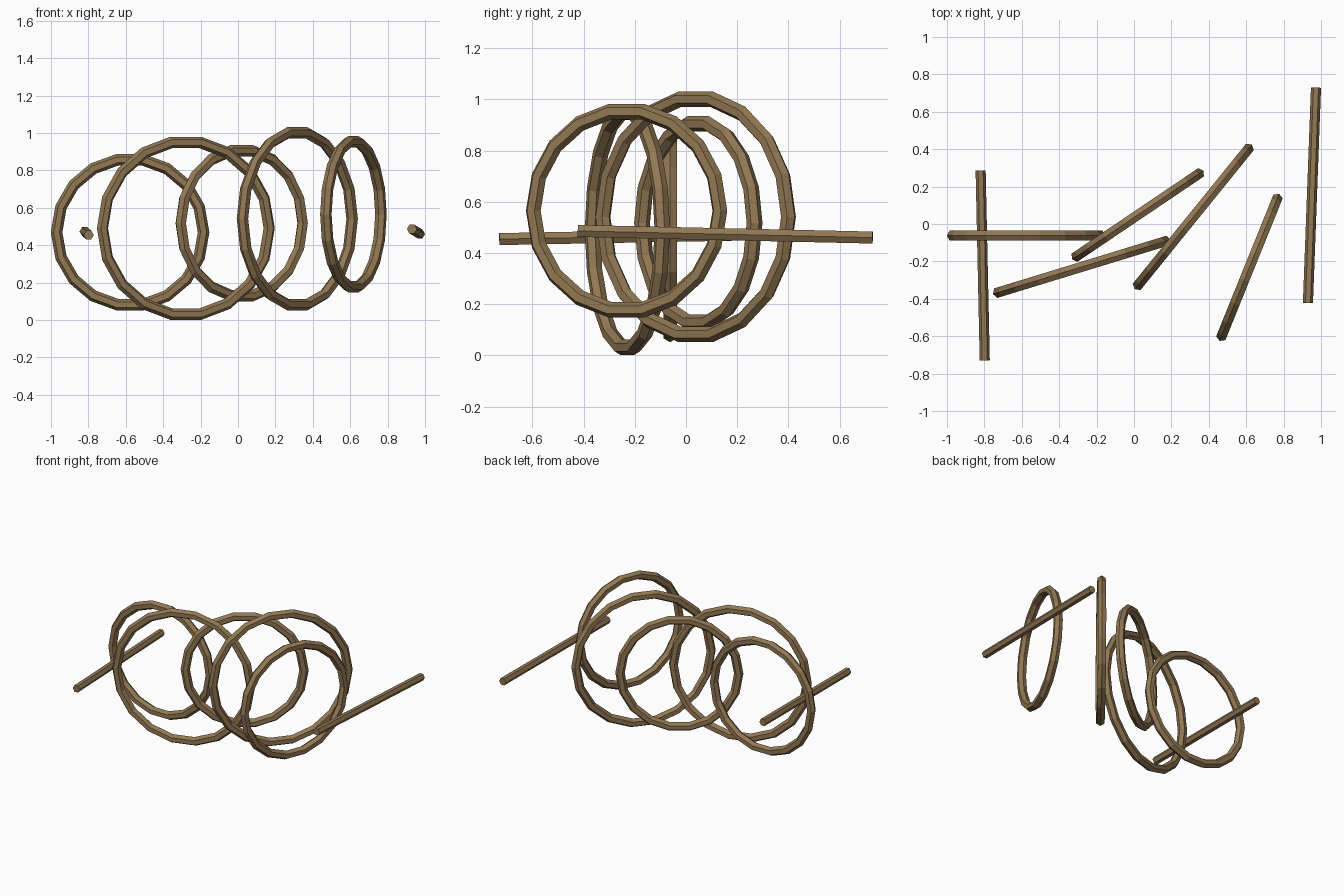
import bpy, bmesh
from math import sin, cos, radians, tau
from mathutils import Vector

if "Cube" in bpy.data.objects:
    bpy.data.objects.remove(bpy.data.objects["Cube"])

SIDES = 6      # hexagonal tube section
SEGMENTS = 18  # straight pieces around each hoop

wood = bpy.data.materials.new("brown wood")
wood.diffuse_color = (0.287, 0.188, 0.087, 1)
wood.use_nodes = True
wood.node_tree.nodes["Principled BSDF"].inputs["Base Color"].default_value = wood.diffuse_color


def make_object(name, bm):
    bmesh.ops.recalc_face_normals(bm, faces=bm.faces)
    mesh = bpy.data.meshes.new(name)
    bm.to_mesh(mesh)
    bm.free()
    mesh.materials.append(wood)
    obj = bpy.data.objects.new(name, mesh)
    bpy.context.collection.objects.link(obj)
    return obj


def section(bm, centre, u, v, r):
    return [bm.verts.new(centre + r * (u * cos(tau * k / SIDES) + v * sin(tau * k / SIDES)))
            for k in range(SIDES)]


def bridge(bm, a, b):
    for k in range(SIDES):
        n = (k + 1) % SIDES
        bm.faces.new((a[k], a[n], b[n], b[k]))


def hoop(name, centre, outer, angle, r=0.031):
    """Upright ring, turned about z by angle degrees."""
    bm = bmesh.new()
    along = Vector((cos(radians(angle)), sin(radians(angle)), 0))
    up = Vector((0, 0, 1))
    side = along.cross(up)
    rings = []
    for i in range(SEGMENTS):
        t = tau * i / SEGMENTS
        radial = along * cos(t) + up * sin(t)
        rings.append(section(bm, Vector(centre) + radial * (outer - r), radial, side, r))
    for i in range(SEGMENTS):
        bridge(bm, rings[i], rings[(i + 1) % SEGMENTS])
    return make_object(name, bm)


def rod(name, start, end, r=0.027):
    bm = bmesh.new()
    start, end = Vector(start), Vector(end)
    axis = (end - start).normalized()
    u = axis.cross(Vector((0, 0, 1))).normalized()
    v = u.cross(axis)
    a, b = section(bm, start, u, v, r), section(bm, end, u, v, r)
    bridge(bm, a, b)
    bm.faces.new(a)
    bm.faces.new(b)
    return make_object(name, bm)


# Five hoops, each turned 17 degrees further than the last
centres = [(-0.577, -0.062, 0.469), (-0.279, -0.229, 0.490), (0.020, 0.048, 0.517),
           (0.317, 0.038, 0.541), (0.617, -0.232, 0.565)]
for i, c in enumerate(centres):
    hoop(f"hoop_{i + 1}", c, 0.497 if i % 2 else 0.424, 17 * i)

# Loose rods at each end
rod("left_rod", (-0.798, -0.729, 0.454), (-0.820, 0.286, 0.473))
rod("right_rod", (0.930, -0.422, 0.486), (0.973, 0.729, 0.460))
